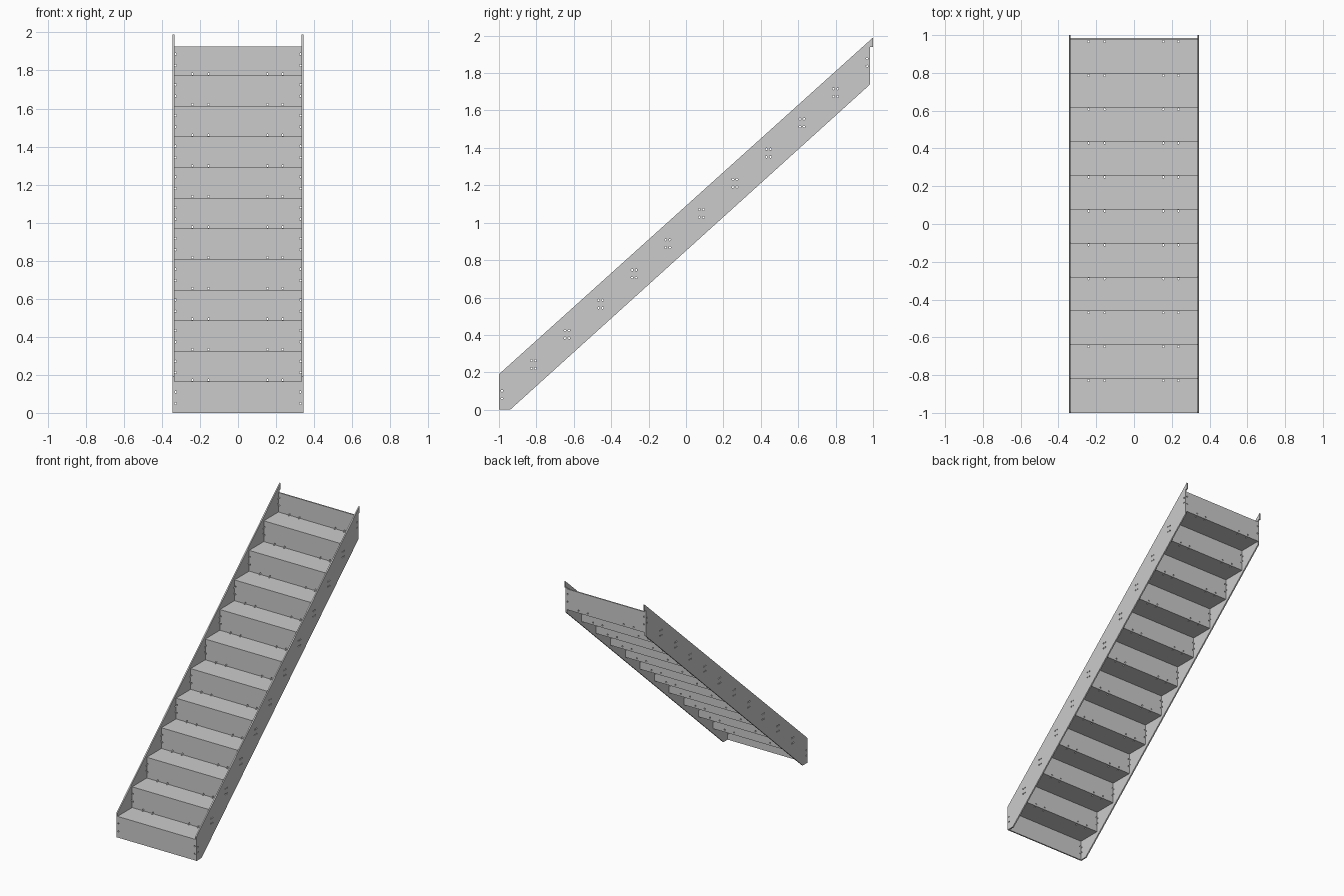
import bpy, bmesh, math
from mathutils import Matrix

if "Cube" in bpy.data.objects:
    bpy.data.objects.remove(bpy.data.objects["Cube"])

T = 0.01                      # sheet thickness
W = 0.335                     # half width between stringers
RUN, RISE, FIRST = 0.1795, 0.161, 0.164
N = 12
HOLE = 0.0055

# local sheet axes (a, b, normal) -> world
XY = Matrix.Identity(3)
XZ = Matrix(((1, 0, 0), (0, 0, -1), (0, 1, 0)))
YZ = Matrix(((0, 0, 1), (1, 0, 0), (0, 1, 0)))


def sheet(name, outline, holes, axes, offset):
    """Flat plate with round holes, centred on offset along its normal."""
    cu = bpy.data.curves.new(name, 'CURVE')
    cu.dimensions = '2D'
    cu.fill_mode = 'BOTH'
    cu.extrude = T / 2
    loops = [outline]
    for a, b in holes:
        loops.append([(a + HOLE * math.cos(i * math.pi / 6),
                       b + HOLE * math.sin(i * math.pi / 6)) for i in range(12)])
    for pts in loops:
        sp = cu.splines.new('POLY')
        sp.points.add(len(pts) - 1)
        for p, (a, b) in zip(sp.points, pts):
            p.co = (a, b, 0, 1)
        sp.use_cyclic_u = True
    tmp = bpy.data.objects.new(name + "_curve", cu)
    bpy.context.collection.objects.link(tmp)
    dg = bpy.context.evaluated_depsgraph_get()
    me = bpy.data.meshes.new_from_object(tmp.evaluated_get(dg))
    bpy.data.objects.remove(tmp)
    me.transform(Matrix.Translation(offset) @ axes.to_4x4())
    bm = bmesh.new()
    bm.from_mesh(me)
    bmesh.ops.remove_doubles(bm, verts=bm.verts, dist=1e-5)
    bmesh.ops.recalc_face_normals(bm, faces=bm.faces)
    for f in bm.faces:
        f.smooth = False
    bm.to_mesh(me)
    bm.free()
    me.name = name
    ob = bpy.data.objects.new(name, me)
    bpy.context.collection.objects.link(ob)
    return ob


def rect(a0, a1, b0, b1):
    return [(a0, b0), (a1, b0), (a1, b1), (a0, b1)]


LACE_X = (-0.24, -0.155, 0.155, 0.235)

# stringers: sloping side plates, notched around the first and last riser
profile = [(-1 + T, 0), (-0.94, 0), (0.985, 1.74), (0.985, 1.94), (1, 1.94),
           (1, 1.99), (-1, 0.19), (-1, FIRST), (-1 + T, FIRST)]
side_holes = []
for k in range(N):
    y = -1 + RUN * k
    for dy in (-0.006, T + 0.006):
        if (k == 0 and dy < 0) or (k == N - 1 and dy > 0):
            continue
        side_holes += [(y + dy, 0.06 + 0.1615 * k), (y + dy, 0.101 + 0.1615 * k)]
for side, s in (("left", -1), ("right", 1)):
    sheet(side + "_stringer", profile, side_holes, YZ, (s * (W + T / 2), 0, 0))

# risers and treads
for k in range(N):
    y = -1 + RUN * k
    z0 = 0 if k == 0 else FIRST + RISE * (k - 1)
    z1 = FIRST + RISE * k if k < N - 1 else 1.925
    w = W + T if k == 0 else W
    holes = [(s * 0.328, z + 0.1615 * k) for s in (-1, 1) for z in (0.05, 0.11)]
    if k > 0:
        holes += [(x, z0 + 0.008) for x in LACE_X]
    sheet(f"riser_{k + 1}", rect(-w, w, z0, z1), holes, XZ, (0, y + T / 2, 0))
    if k < N - 1:
        holes = [(x, y + RUN - 0.008) for x in LACE_X]
        sheet(f"tread_{k + 1}", rect(-W, W, y + T, y + RUN + T), holes, XY,
              (0, 0, z1 - T / 2))
